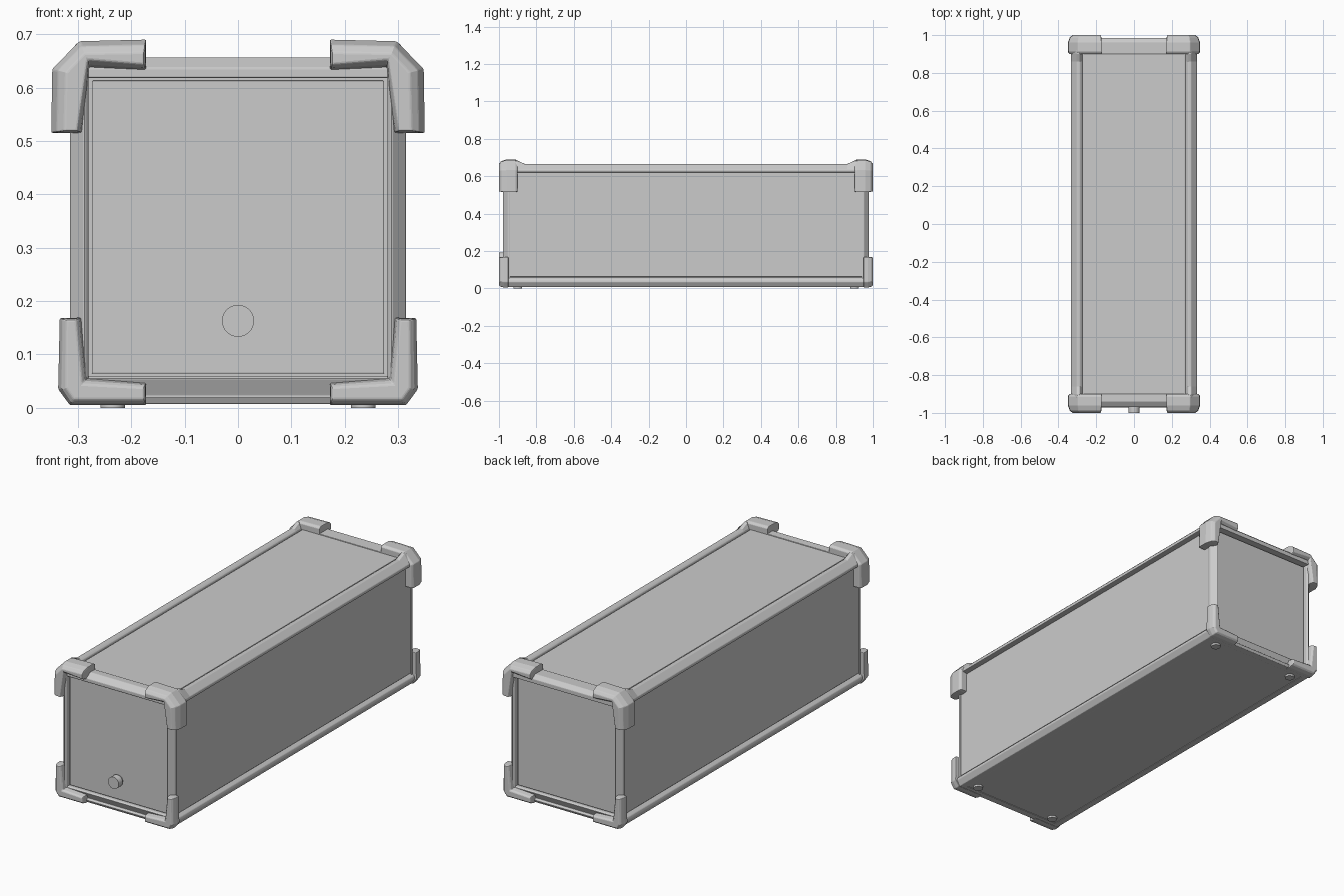
import bpy, bmesh
from mathutils import Vector

if "Cube" in bpy.data.objects:
    bpy.data.objects.remove(bpy.data.objects["Cube"])


def finish(obj, mirror, bevel):
    if bevel:
        b = obj.modifiers.new("soft_edges", 'BEVEL')
        b.width, b.segments, b.limit_method = bevel, 2, 'ANGLE'
    if any(mirror):
        m = obj.modifiers.new("mirror", 'MIRROR')
        m.use_axis = (mirror[0], mirror[1], False)
        m.use_clip = m.use_mirror_merge = False
    return obj


def loft(name, loops, mirror=(False, False), bevel=0.0):
    """Skin a closed solid through loops of 3D points with equal counts."""
    bm = bmesh.new()
    rings = [[bm.verts.new(p) for p in loop] for loop in loops]
    n = len(rings[0])
    for a, b in zip(rings, rings[1:]):
        for i in range(n):
            j = (i + 1) % n
            bm.faces.new((a[i], a[j], b[j], b[i]))
    bm.faces.new(rings[0])
    bm.faces.new(rings[-1])
    bmesh.ops.recalc_face_normals(bm, faces=bm.faces)
    me = bpy.data.meshes.new(name)
    bm.to_mesh(me)
    bm.free()
    obj = bpy.data.objects.new(name, me)
    bpy.context.collection.objects.link(obj)
    return finish(obj, mirror, bevel)


def box(name, lo, hi, bevel=0.0):
    (x0, y0, z0), (x1, y1, z1) = lo, hi
    ring = [(x0, y0), (x1, y0), (x1, y1), (x0, y1)]
    return loft(name, [[(x, y, z) for x, y in ring] for z in (z0, z1)], bevel=bevel)


def xz(points, y):
    return [(x, y, z) for x, z in points]


def blend(a, b, t):
    return [tuple(Vector(p).lerp(Vector(q), t)) for p, q in zip(a, b)]


# Main case and its inset panels
box("case", (-.307, -.95, .01), (.307, .95, .648))
box("front_panel", (-.274, -.958, .064), (.274, -.94, .613), .002)
box("back_panel", (-.274, .94, .064), (.274, .958, .613), .002)
for s, side in ((1, "right"), (-1, "left")):
    x0, x1 = sorted((s * .30, s * .311))
    box(side + "_panel", (x0, -.942, .062), (x1, .942, .613), .002)
box("top_panel", (-.268, -.9, .64), (.268, .9, .653), .002)

# Chamfered corner posts
post = [(.28, -.94), (.28, -.972), (.288, -.98), (.315, -.953), (.315, -.94)]
loft("corner_posts", [[(x, y, z) for x, y in post] for z in (.03, .635)],
     (True, True), .003)

# Cross bars above and below the end panels
top_front = [(-.90, .656), (-.94, .657), (-.97, .637), (-.97, .618), (-.90, .618)]
top_back = [(.90, .656), (.965, .657), (.985, .64), (.985, .618), (.90, .618)]
bottom_bar = [(-.93, .06), (-.965, .06), (-.972, .055), (-.958, .026),
              (-.972, .02), (-.965, .007), (-.93, .007)]
for name, prof in (("front_top_bar", top_front), ("back_top_bar", top_back)):
    loft(name, [[(x, y, z) for y, z in prof] for x in (-.3, .3)], bevel=.003)
loft("bottom_bars", [[(x, y, z) for y, z in bottom_bar] for x in (-.3, .3)],
     (False, True), .002)

# Long edge rails, the upper pair rising to meet the guards
upper = [(.272, .64), (.276, .657), (.287, .665), (.303, .665), (.333, .637),
         (.333, .622), (.30, .618)]
raised = [(x, z + .018 if z > .66 else z) for x, z in upper]
loft("upper_rails", [xz(raised, -.92), xz(raised, -.90), xz(upper, -.86),
                     xz(upper, .86), xz(raised, .90), xz(raised, .92)],
     (True, False), .003)
lower = [(.28, .055), (.31, .06), (.325, .048), (.328, .035), (.311, .007), (.28, .007)]
loft("lower_rails", [xz(lower, y) for y in (-.96, .96)], (True, False), .003)

# Upper corner guards
outer = [(.172, .632), (.279, .637), (.291, .515), (.350, .515), (.348, .635),
         (.297, .687), (.172, .690)]
face = [(.176, .644), (.282, .653), (.302, .519), (.325, .519), (.322, .628),
        (.288, .664), (.176, .666)]
f, o = xz(face, -1.0), xz(outer, -.96)
mid = [(x, -.988, z) for x, y, z in blend(f, o, .6)]
back = [(.172, .64), (.279, .64), (.291, .518), (.342, .518), (.340, .633),
        (.294, .680), (.172, .682)]
loft("upper_corner_guards", [f, mid, o, xz(outer, -.912), xz(back, -.90)],
     (True, True), .003)

# Lower corner guards
outer = [(.172, .046), (.283, .055), (.294, .169), (.334, .168), (.337, .035),
         (.315, .005), (.172, .005)]
face = [(.176, .038), (.292, .044), (.304, .165), (.321, .165), (.322, .037),
        (.307, .016), (.176, .016)]
f, o = xz(face, -1.0), xz(outer, -.972)
mid = [(x, -.992, z) for x, y, z in blend(f, o, .6)]
loft("lower_corner_guards", [f, mid, o, xz(outer, -.95)], (True, True), .003)


# Feet and front knob
def cylinder(name, loc, r, depth, rot=(0, 0, 0)):
    bpy.ops.mesh.primitive_cylinder_add(vertices=32, radius=r, depth=depth,
                                        location=loc, rotation=rot)
    bpy.context.object.name = name
    bpy.ops.object.shade_smooth_by_angle()


for sx in (-1, 1):
    for sy in (-1, 1):
        cylinder("foot", (sx * .235, sy * .9, .007), .023, .014)
cylinder("knob", (0, -.984, .163), .03, .032, (1.5708, 0, 0))
cylinder("knob_stem", (0, -.96, .163), .024, .04, (1.5708, 0, 0))
